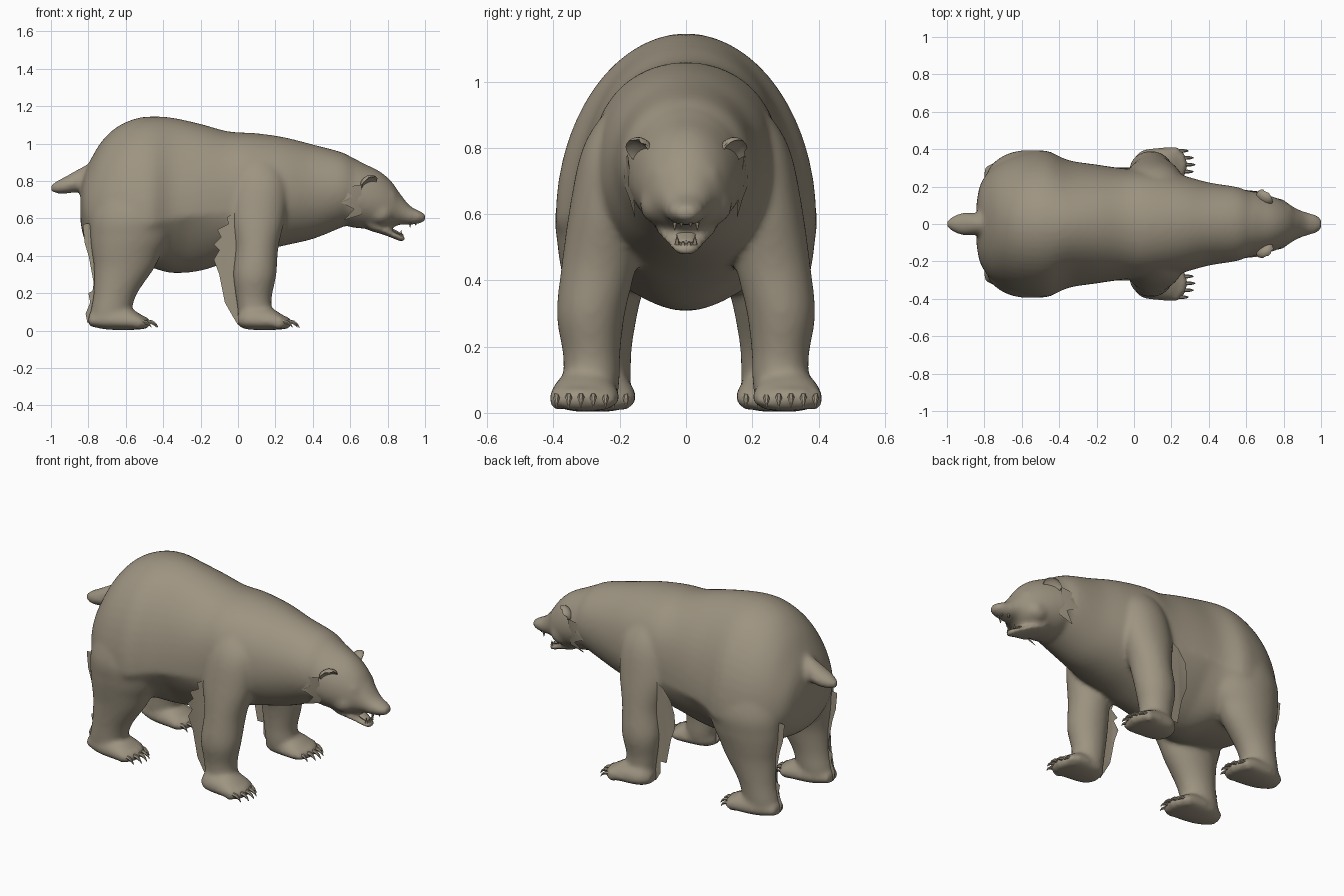
import bpy, bmesh, math
from mathutils import Vector, Matrix

fur = bpy.data.materials.new("taupe_fur")
fur.diffuse_color = (0.34, 0.295, 0.22, 1)


def finish(bm, name, angle=40):
    bmesh.ops.recalc_face_normals(bm, faces=bm.faces[:])
    me = bpy.data.meshes.new(name)
    bm.to_mesh(me)
    bm.free()
    ob = bpy.data.objects.new(name, me)
    bpy.context.collection.objects.link(ob)
    me.materials.append(fur)
    bpy.ops.object.select_all(action='DESELECT')
    ob.select_set(True)
    bpy.context.view_layer.objects.active = ob
    bpy.ops.object.shade_smooth_by_angle(angle=math.radians(angle))
    return ob


def refine(rows, n):
    """Smoothly interpolate the rows of a loft."""
    out = []
    for i in range(len(rows) - 1):
        a, b = rows[max(i - 1, 0)], rows[i]
        c, d = rows[i + 1], rows[min(i + 2, len(rows) - 1)]
        for k in range(n):
            t = k / n
            out.append([0.5 * (2 * q + (r - p) * t + (2*p - 5*q + 4*r - s) * t*t
                               + (3*q - p - 3*r + s) * t**3)
                        for p, q, r, s in zip(a, b, c, d)])
    return out + [list(rows[-1])]


def skin(bm, rings):
    loops = [[bm.verts.new(p) for p in ring] for ring in rings]
    n = len(loops[0])
    for a, b in zip(loops, loops[1:]):
        for i in range(n):
            bm.faces.new((a[i], a[(i + 1) % n], b[(i + 1) % n], b[i]))
    bm.faces.new(loops[0])
    bm.faces.new(loops[-1])


def loft_x(bm, rows, cy=0, seg=56, n=7, keel=0, hump=0):
    """Rows: x, top, widest height, bottom, half width.
    Keel narrows the belly, hump fills out the withers."""
    rings = []
    for x, top, mid, bot, w in refine(rows, n):
        ring = []
        low = 1 + keel * max(0, 1 - abs(x + .28) / .32)
        high = 1 - hump * max(0, 1 - abs(x - .03) / .35)
        for i in range(seg):
            a = 2 * math.pi * i / seg
            s = math.sin(a)
            z = mid + s ** high * (top - mid) if s > 0 else mid - abs(s) ** low * (mid - bot)
            ring.append((x, cy + w * math.cos(a), z))
        rings.append(ring)
    skin(bm, rings)


def loft_z(bm, rows, side, seg=48, n=7):
    """Rows: z, centre x, centre y, radius x, radius y."""
    angles = [2 * math.pi * i / seg for i in range(seg)]
    skin(bm, [[(cx + rx * math.cos(a), side * (cy + ry * math.sin(a)), z)
               for a in angles] for z, cx, cy, rx, ry in refine(rows, n)])


def ball(bm, loc, size):
    bmesh.ops.create_uvsphere(bm, u_segments=16, v_segments=10, radius=1,
                              matrix=Matrix.Translation(loc) @ Matrix.Diagonal((*size, 1)))


# Torso and neck
bm = bmesh.new()
loft_x(bm, [(-.842, .75, .67, .58, .11), (-.825, .83, .65, .50, .20),
            (-.79, .91, .62, .44, .265), (-.73, 1.01, .60, .40, .322),
            (-.65, 1.087, .58, .37, .366), (-.55, 1.133, .58, .35, .389),
            (-.46, 1.145, .58, .335, .39), (-.35, 1.138, .60, .308, .342),
            (-.20, 1.105, .62, .32, .318),
            (-.05, 1.065, .64, .37, .297), (.10, 1.055, .68, .42, .288),
            (.25, 1.033, .72, .455, .262), (.40, .995, .74, .49, .222),
            (.55, .955, .75, .55, .198), (.62, .92, .74, .58, .17)], keel=1.1, hump=.3)
# Head with upper muzzle
loft_x(bm, [(.50, .94, .75, .60, .17), (.60, .927, .72, .555, .178),
            (.68, .89, .70, .545, .165), (.76, .85, .68, .54, .14),
            (.82, .798, .66, .55, .112), (.87, .728, .635, .567, .082),
            (.92, .668, .615, .565, .064), (.97, .64, .61, .572, .05),
            (1.004, .622, .605, .585, .03)])
# Lower jaw
loft_x(bm, [(.70, .60, .56, .535, .10), (.78, .56, .535, .512, .078),
            (.84, .525, .51, .488, .055), (.875, .512, .496, .475, .04),
            (.896, .505, .494, .482, .02)])
# Tail
loft_x(bm, [(-1.005, .775, .762, .745, .014), (-.97, .80, .765, .733, .04),
            (-.92, .825, .775, .732, .06), (-.86, .86, .79, .74, .06),
            (-.78, .90, .82, .75, .055)])
# Paw rows: centre y, start x, outward shift of the toes, name
FEET = [(.295, 0.0, .022, "front"), (.255, -.755, .0, "hind")]
for s in (1, -1):
    # Front leg and shoulder
    loft_z(bm, [(.98, .10, .13, .05, .04), (.88, .11, .172, .12, .094),
                (.78, .115, .208, .15, .11), (.62, .105, .238, .15, .113),
                (.45, .10, .262, .117, .113), (.30, .09, .287, .115, .103),
                (.18, .085, .285, .096, .087), (.10, .09, .285, .09, .085),
                (.03, .09, .29, .08, .08)], s)
    # Hind leg and thigh
    loft_z(bm, [(.92, -.56, .16, .10, .08), (.80, -.56, .20, .17, .13),
                (.62, -.56, .23, .225, .162), (.50, -.575, .237, .215, .15),
                (.41, -.595, .245, .185, .128), (.33, -.61, .25, .16, .11),
                (.20, -.655, .255, .117, .092), (.10, -.68, .255, .108, .088),
                (.03, -.69, .255, .10, .08)], s)
    # Paws with toes
    for cy, x0, out, _ in FEET:
        back = x0 - (.045 if x0 < 0 else 0)
        loft_x(bm, [(back, .085, .05, .025, .05), (x0 + .05, .13, .05, .006, .09),
                    (x0 + .16, .125, .045, .003, .104), (x0 + .23, .09, .04, .006, .102),
                    (x0 + .265, .06, .035, .013, .08)], (cy + out * .5) * s)
        for k in range(-2, 3):
            ball(bm, (x0 + .255 - .009 * k * k, s * (cy + out + k * .036), .042),
                 (.036, .024, .036))
    # Brow and cheek
    ball(bm, (.80, s * .072, .715), (.05, .035, .032))
    ball(bm, (.76, s * .09, .63), (.07, .05, .06))
# Nose pad
ball(bm, (.98, 0, .612), (.026, .036, .022))
body = finish(bm, "body", 180)
m = body.modifiers.new("merge", 'REMESH')
m.mode, m.voxel_size, m.use_smooth_shade = 'VOXEL', .012, True
m = body.modifiers.new("soften", 'SMOOTH')
m.factor, m.iterations = .5, 12

# Ears: cupped shells lying outward
for s, label in ((1, "left"), (-1, "right")):
    bm = bmesh.new()
    ball(bm, (0, 0, 0), (.034, .052, .044))
    for v in bm.verts:
        if v.co.x > 0:
            v.co.x = .01 - .5 * v.co.x
    bm.transform(Matrix.Translation((.70, s * .142, .79))
                 @ Matrix.Rotation(-s * .75, 4, 'X') @ Matrix.Rotation(s * .95, 4, 'Z'))
    finish(bm, label + "_ear", 60)

# Claws: short downward hooks
for cy, x0, out, label in FEET:
    bm = bmesh.new()
    for s in (1, -1):
        for k in range(-2, 3):
            x = x0 + .27 - .009 * k * k
            loft_x(bm, [(x, .062, .05, .038, .011), (x + .03, .055, .045, .034, .010),
                        (x + .048, .04, .032, .024, .006), (x + .058, .022, .018, .014, .002)],
                   s * (cy + out + k * .037), 6, 1)
    finish(bm, label + "_claws")

# Eyes
bm = bmesh.new()
for s in (1, -1):
    ball(bm, (.847, s * .068, .69), (.012, .016, .008))
finish(bm, "eyes")

# Teeth and tongue
bm = bmesh.new()
for s in (1, -1):
    for x, y, z, h, up in ((.92, .034, .57, .024, -1), (.95, .014, .572, .014, -1),
                           (.872, .027, .513, .03, 1), (.88, .009, .508, .014, 1)):
        bmesh.ops.create_cone(bm, cap_ends=True, segments=6, radius1=.008, radius2=.001, depth=h,
                              matrix=Matrix.Translation((x, s * y, z + up * h * .3))
                              @ Matrix.Rotation(0 if up > 0 else math.pi, 4, 'X'))
finish(bm, "teeth")
bm = bmesh.new()
loft_x(bm, [(.76, .56, .55, .53, .03), (.82, .548, .54, .52, .03),
            (.86, .528, .52, .51, .024), (.87, .52, .515, .51, .01)], 0, 12, 3)
finish(bm, "tongue")


# Fur tufts: thin jagged sheets (outline in x and z, y rule)
def tuft(name, outline, y_of):
    bm = bmesh.new()
    for s in (1, -1):
        bm.faces.new([bm.verts.new((x, s * y_of(x, z), z)) for x, z in outline])
    bmesh.ops.triangulate(bm, faces=bm.faces[:])
    finish(bm, name)


tuft("elbow_tufts", [(.0, .64), (-.06, .605), (-.05, .57), (-.11, .54), (-.09, .50),
                     (-.13, .46), (-.10, .43), (-.13, .38), (-.10, .30), (-.07, .15), (-.03, .15),
                     (-.03, .08), (.0, .03), (.02, .03), (.0, .4)],
     lambda x, z: .285 + .018 * min(max((z - .35) / .2, 0), 1))
tuft("cheek_tufts", [(.66, .78), (.55, .765), (.61, .72), (.55, .685), (.62, .65), (.565, .59),
                     (.66, .62)], lambda x, z: .186 - .18 * max(x - .6, 0) - .35 * max(.68 - z, 0))
tuft("heel_tufts", [(-.72, .58), (-.83, .57), (-.82, .47), (-.775, .32), (-.765, .22), (-.80, .20),
                    (-.79, .15), (-.815, .09), (-.805, .04), (-.70, .04), (-.70, .3)],
     lambda x, z: .25)
